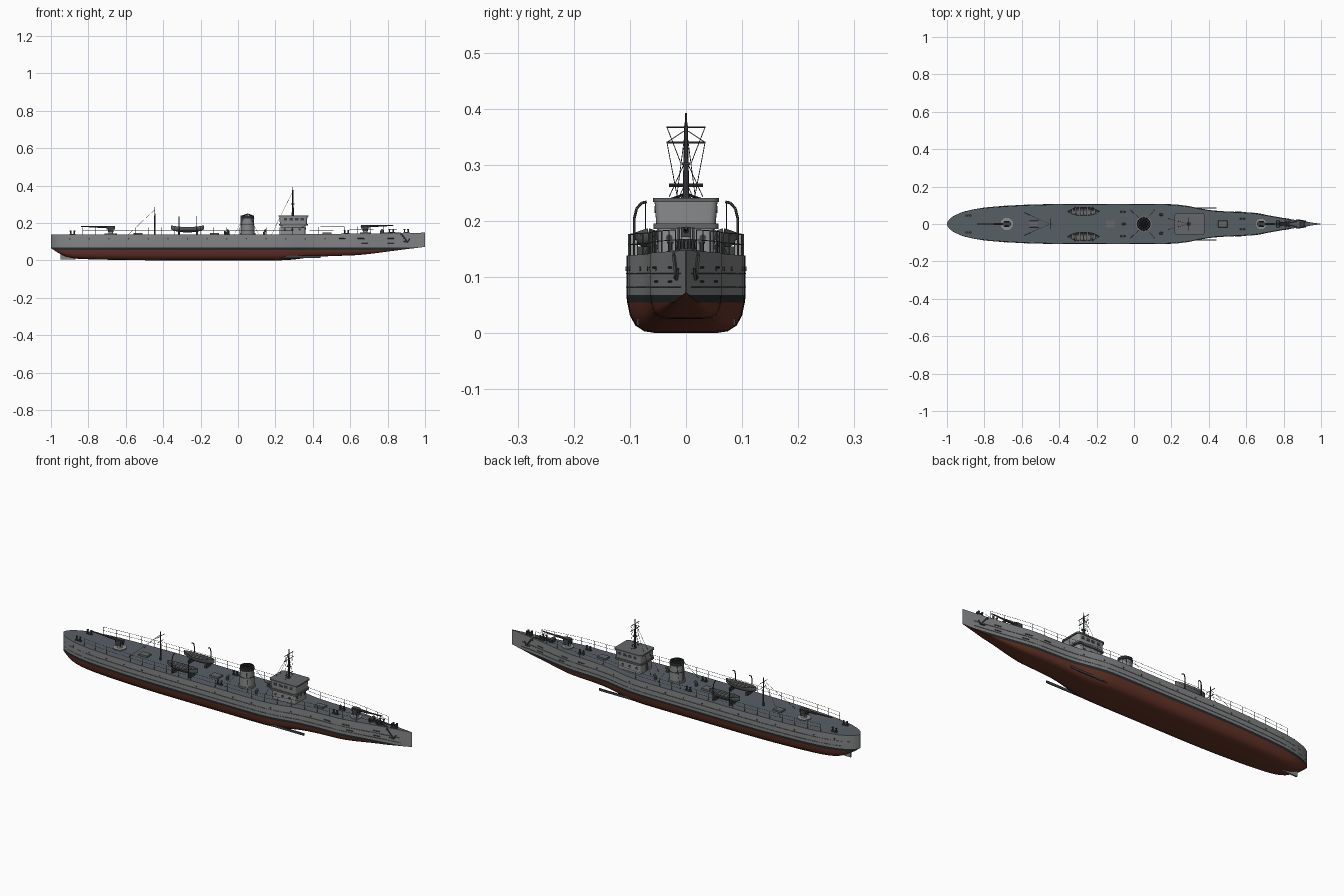
import bpy, bmesh, math
from mathutils import Vector, Matrix

if "Cube" in bpy.data.objects:
    bpy.data.objects.remove(bpy.data.objects["Cube"])

def mat(name, r, g, b):
    m = bpy.data.materials.new(name)
    m.diffuse_color = (r, g, b, 1)
    m.use_nodes = True
    m.node_tree.nodes["Principled BSDF"].inputs["Base Color"].default_value = m.diffuse_color
    return m

RED = mat("antifouling red", .13, .034, .02)
BLACK = mat("boot black", .022, .024, .025)
GREY = mat("hull grey", .23, .235, .24)
DECK = mat("deck grey", .095, .115, .13)
LIGHT = mat("house grey", .27, .275, .28)
DARK = mat("dark metal", .05, .053, .057)
STEEL = mat("fitting grey", .13, .135, .14)
PLANK = mat("boat grey", .33, .33, .32)

# ---- helpers: each part is one bmesh filled with primitives ----
def finish(bm, name, *mats):
    bmesh.ops.recalc_face_normals(bm, faces=bm.faces)
    me = bpy.data.meshes.new(name)
    bm.to_mesh(me); bm.free()
    for m in mats:
        me.materials.append(m)
    ob = bpy.data.objects.new(name, me)
    bpy.context.collection.objects.link(ob)
    return ob

def box(bm, x0, x1, y0, y1, z0, z1, top=1.0):
    vs = bmesh.ops.create_cube(bm, size=1)['verts']
    for v in vs:
        k = top if v.co.z > 0 else 1
        v.co = Vector(((x0+x1)/2 + v.co.x*k*(x1-x0), (y0+y1)/2 + v.co.y*k*(y1-y0),
                       (z0+z1)/2 + v.co.z*(z1-z0)))

def rod(bm, a, b, r, r2=None, n=6):
    a, b = Vector(a), Vector(b)
    d = b - a
    M = Matrix.Translation((a+b)/2) @ d.to_track_quat('Z', 'Y').to_matrix().to_4x4()
    bmesh.ops.create_cone(bm, cap_ends=True, segments=n, radius1=r,
                          radius2=r if r2 is None else r2, depth=d.length, matrix=M)

def path(bm, pts, r, n=5):
    for a, b in zip(pts, pts[1:]):
        rod(bm, a, b, r, n=n)

def rounded_block(bm, x0, x1, w, z0, z1, c, flare=0):
    rings = []
    for z, e in ((z0, 0), (z1, flare)):
        ring = []
        for sx, sy, a0 in ((1, 1, 0), (-1, 1, 90), (-1, -1, 180), (1, -1, 270)):
            cx = (x1+e-c) if sx > 0 else (x0-e+c)
            for k in range(5):
                a = math.radians(a0 + k*22.5)
                ring.append(bm.verts.new((cx+c*math.cos(a), sy*(w+e-c)+c*math.sin(a), z)))
        rings.append(ring)
    n = len(rings[0])
    for i in range(n):
        bm.faces.new((rings[0][i], rings[0][(i+1) % n], rings[1][(i+1) % n], rings[1][i]))
    bm.faces.new(rings[0][::-1]); bm.faces.new(rings[1])

# ---- hull: stations of (x, half width, keel height) ----
ST = [(-1, .006, .066), (-.985, .028, .055), (-.95, .05, .034), (-.9, .068, .014), (-.8, .087, .006),
      (-.6, .101, .002), (-.4, .106, 0), (-.1, .106, 0), (.2, .105, 0), (.28, .097, .003), (.4, .074, .017),
      (.5, .066, .023), (.62, .061, .027), (.7, .049, .034), (.8, .031, .047), (.9, .015, .060), (1, .0008, .072)]

def station(x):
    i = max(j for j in range(len(ST)-1) if ST[j][0] <= x + 1e-9)
    p, q = ST[i], ST[i+1]
    o, s = ST[max(i-1, 0)], ST[min(i+2, len(ST)-1)]
    h = q[0]-p[0]; t = (x-p[0])/h
    out = []
    for k in (1, 2):
        m0 = (q[k]-o[k])/(q[0]-o[0])*h
        m1 = (s[k]-p[k])/(s[0]-p[0])*h
        out.append((2*t**3-3*t*t+1)*p[k] + (t**3-2*t*t+t)*m0 + (3*t*t-2*t**3)*q[k] + (t**3-t*t)*m1)
    return max(out[0], .0008), max(out[1], 0)

def half(x): return station(x)[0]
def deck(x): return .138 + .010*max(0, x-.2)/.8

FLAT = [(0, 0), (.5, 0), (.7, .06), (.85, .25), (.94, .58), (.985, 1)]
xs = [-1, -.995, -.985, -.97] + [-.95 + i*.03 for i in range(65)] + [1]
bm = bmesh.new()
rows = []
for x in xs:
    w, k = station(x)
    half_sec = [(w*fy, k + fz*max(.055-k, 0)) for fy, fz in FLAT]
    half_sec += [(w, max(k, .068)), (w, max(k, .104)), (w, deck(x))]
    sec = half_sec + [(0, deck(x))] + [(-y, z) for y, z in half_sec[:0:-1]]
    rows.append([bm.verts.new((x, y, z)) for y, z in sec])
N = len(rows[0])
for a, b in zip(rows, rows[1:]):
    for j in range(N):
        f = bm.faces.new((a[j], b[j], b[(j+1) % N], a[(j+1) % N]))
        s = min(j, N-1-j)
        f.material_index = 0 if s < 5 else 1 if s == 5 else 3 if s == 8 else 2
for r in (rows[0], rows[-1]):
    bm.faces.new(r).material_index = 2
finish(bm, "hull", RED, BLACK, GREY, DECK)

# Plating seams along the side, portholes, bilge keels, rudder
bm = bmesh.new()
for s in (1, -1):
    for z in (.082, .106):
        path(bm, [(x, s*half(x), z) for x in xs[3:-2:2]], .0009, 4)
finish(bm, "plating_seams", STEEL)
bm = bmesh.new()
for s in (1, -1):
    for i in range(16):
        x = -.9 + i*.105
        y = half(x)
        rod(bm, (x, s*(y-.003), .115), (x, s*(y+.0015), .115), .004, n=10)
    for x, z in ((.54, .117), (.64, .117), (.66, .092), (.8, .117), (.8, .092)):
        y0, y1 = half(x), half(x+.035)
        rod(bm, (x, s*y0, z), (x+.035, s*y1, z), .002, n=4)
finish(bm, "portholes", DARK)
bm = bmesh.new()
for s in (1, -1):
    box(bm, -.45, .44, s*.086-.002, s*.086+.002, .014, .026)
finish(bm, "bilge_keels", DARK)
bm = bmesh.new()
box(bm, -.95, -.87, -.004, .004, .006, .045)
finish(bm, "rudder", GREY)

# Anchors on the bow
bm = bmesh.new()
for s in (1, -1):
    P = lambda x, z: (x, s*(half(x)+.003), z)
    path(bm, [P(.875, .138), P(.905, .098)], .0035)
    path(bm, [P(.885, .100), P(.908, .096), P(.918, .115)], .003)
    rod(bm, (.872, s*half(.872), .138), (.872, s*(half(.872)+.005), .138), .006, n=10)
finish(bm, "anchors", DARK)

# ---- bridge ----
bm = bmesh.new()
rounded_block(bm, .228, .362, .050, .136, .188, .012)
rounded_block(bm, .224, .368, .053, .194, .234, .012, .003)
finish(bm, "bridge_house", LIGHT)
bm = bmesh.new()
rounded_block(bm, .219, .375, .058, .186, .195, .014)
rounded_block(bm, .217, .377, .059, .234, .241, .014)
finish(bm, "bridge_decks", STEEL)
bm = bmesh.new()
for s in (1, -1):
    for i in range(4):
        x = .245 + i*.03
        box(bm, x, x+.018, s*.0545-.002, s*.0545+.002, .214, .227)
    for x in (.25, .29, .33):
        rod(bm, (x, s*.049, .166), (x, s*.0515, .166), .0065, n=10)
for y in (-.03, 0, .03):
    rod(bm, (.36, y, .17), (.3635, y, .17), .006, n=10)
box(bm, .226, .229, -.009, .009, .142, .178)
finish(bm, "bridge_windows", DARK)

# ---- masts with yards and stays ----
bm = bmesh.new()
rod(bm, (.293, 0, .24), (.293, 0, .375), .006, .003, 8)
rod(bm, (.293, 0, .37), (.293, 0, .392), .0015)
for z, y in ((.367, .035), (.34, .035), (.265, .03)):
    rod(bm, (.293, -y, z), (.293, y, z), .0017)
box(bm, .283, .303, -.007, .007, .300, .304)
rod(bm, (-.445, 0, .136), (-.445, 0, .285), .0045, .002, 8)
for z, y in ((.262, .03), (.235, .022)):
    rod(bm, (-.445, -y, z), (-.445, y, z), .0015)
finish(bm, "masts", DARK)
bm = bmesh.new()
for s in (1, -1):
    for a, b in (((.293, s*.034, .367), (.293, s*.008, .30)), ((.293, s*.034, .34), (.293, s*.004, .36)),
                 ((.293, s*.034, .34), (.293, s*.015, .24)), ((.293, s*.004, .30), (.293, s*.03, .243)),
                 ((.293, 0, .37), (.18, s*.03, .139)), ((-.5, s*.022, .22), (-.585, s*.06, .139)),
                 ((-.445, 0, .27), (-.5, s*.022, .22)),
                 ((.03, s*.03, .225), (-.02, s*.075, .139)), ((.07, s*.03, .225), (.11, s*.075, .139))):
        rod(bm, a, b, .0007, n=4)
finish(bm, "stays", DARK)

# ---- funnel ----
bm = bmesh.new()
rod(bm, (.052, 0, .136), (.052, 0, .226), .037, .033, 28)
rod(bm, (.052, 0, .136), (.052, 0, .146), .041, n=28)
rod(bm, (.016, 0, .138), (.018, 0, .24), .004, n=8)
finish(bm, "funnel", GREY)
bm = bmesh.new()
rod(bm, (.052, 0, .224), (.052, 0, .24), .035, .034, 28)
rod(bm, (.052, 0, .19), (.052, 0, .193), .036, n=28)
for i in range(8):
    a = i*math.pi/8
    c, s = .032*math.cos(a), .032*math.sin(a)
    path(bm, [(.052+c, s, .238), (.052, 0, .249), (.052-c, -s, .238)], .0014, 4)
finish(bm, "funnel_cap", BLACK)

# ---- lifeboats: open shells with thwarts, keels and davits ----
shell, wood, davit = bmesh.new(), bmesh.new(), bmesh.new()
for s in (1, -1):
    cy = s*.067
    ring = []
    for i in range(15):
        u = -1 + i/7
        w = .025*max(1-abs(u)**2.6, .03)
        zt = .178 + .009*u*u
        zb = .150 + .016*abs(u)**3
        outer = [(w*math.sin(t), zt-(zt-zb)*math.cos(t)) for t in [math.pi*(k/8-.5) for k in range(9)]]
        inner = [(y*.86, z+.003*(zt-z)/(zt-zb)) for y, z in outer[::-1]]
        ring.append([shell.verts.new((-.27+.087*u, cy+y, z)) for y, z in outer+inner])
    for a, b in zip(ring, ring[1:]):
        for j in range(18):
            shell.faces.new((a[j], b[j], b[(j+1) % 18], a[(j+1) % 18]))
    for r in (ring[0], ring[-1]):
        shell.faces.new(r)
    for i in range(7):
        x = -.33 + i*.02
        h = .023*(1-abs((x+.27)/.087)**2.6)
        box(wood, x-.003, x+.003, cy-h, cy+h, .173, .177)
    for x in (-.315, -.22):
        box(davit, x-.005, x+.005, cy-.02, cy+.02, .137, .154)
        path(davit, [(x, s*.062+s*.030, .137), (x, s*.092, .205), (x, s*.088, .222), (x, s*.079, .232), (x, s*.07, .234)], .0024, 6)
        rod(davit, (x, s*.072, .233), (x, s*.072, .18), .0008, n=4)
finish(shell, "lifeboats", STEEL)
finish(wood, "lifeboat_thwarts", PLANK)
finish(davit, "boat_davits", DARK)

# ---- deck guns ----
def gun(name, x, d, z, r, L):
    bm = bmesh.new()
    rod(bm, (x, 0, z-.002), (x, 0, z+.005), r, n=24)
    rod(bm, (x, 0, z), (x, 0, z+.032), .014, .008, 12)
    finish(bm, name + "_platform", LIGHT)
    bm = bmesh.new()
    box(bm, x-.022, x+.022, -.009, .009, z+.028, z+.046)
    for s in (1, -1):
        box(bm, x-.015, x+.015, s*.013-.002, s*.013+.002, z+.015, z+.045)
    rod(bm, (x, 0, z+.04), (x+d*.07, 0, z+.041), .006, n=10)
    rod(bm, (x+d*.07, 0, z+.041), (x+d*L, 0, z+.044), .004, .0028, 10)
    finish(bm, name + "_barrel", DARK)
gun("fore_gun", .68, 1, .143, .028, .15)
gun("aft_gun", -.68, -1, .138, .033, .16)

# ---- bollards, windlass, vents and hatches ----
bm = bmesh.new()
for x, y in ((.58, .028), (.82, .012), (.9, .006), (-.885, .045), (-.06, .065)):
    z = deck(x)
    for s in (1, -1):
        box(bm, x-.016, x+.016, s*y-.006, s*y+.006, z-.001, z+.004)
        for dx in (-.01, .01):
            rod(bm, (x+dx, s*y, z), (x+dx, s*y, z+.018), .004, n=10)
            rod(bm, (x+dx, s*y, z+.017), (x+dx, s*y, z+.021), .0055, n=10)
rod(bm, (.77, -.018, .158), (.77, .018, .158), .009, n=12)
box(bm, .76, .78, -.012, .012, .143, .158)
for s in (1, -1):
    path(bm, [(.775, s*.008, .15), (.83, s*.006, .149), (.872, s*.014, .146)], .002)
finish(bm, "bollards_and_windlass", DARK)
bm = bmesh.new()
for x, y in ((-.06, 0), (.14, .05), (.14, -.05)):
    path(bm, [(x, y, .137), (x, y, .153), (x+.01, y, .162)], .007, 10)
box(bm, -.15, -.10, -.02, .02, .136, .146, .94)
box(bm, -.56, -.51, -.018, .018, .136, .146, .94)
box(bm, .45, .50, -.018, .018, .138, .149, .94)
finish(bm, "vents_and_hatches", STEEL)

# ---- guard rails along both deck edges ----
bm = bmesh.new()
n = 24
for s in (1, -1):
    pts = [(-.83+i*1.68/n, s*(half(-.83+i*1.68/n)-.004)) for i in range(n+1)]
    for x, y in pts:
        rod(bm, (x, y, deck(x)-.001), (x, y, deck(x)+.038), .0011, n=4)
    for h in (.02, .038):
        path(bm, [(x, y, deck(x)+h) for x, y in pts], .0008, 4)
finish(bm, "guard_rails", STEEL)

# Smooth rounded surfaces, keep hard edges
for ob in bpy.context.scene.objects:
    ob.select_set(True)
    bpy.context.view_layer.objects.active = ob
bpy.ops.object.shade_smooth_by_angle(angle=math.radians(32))
